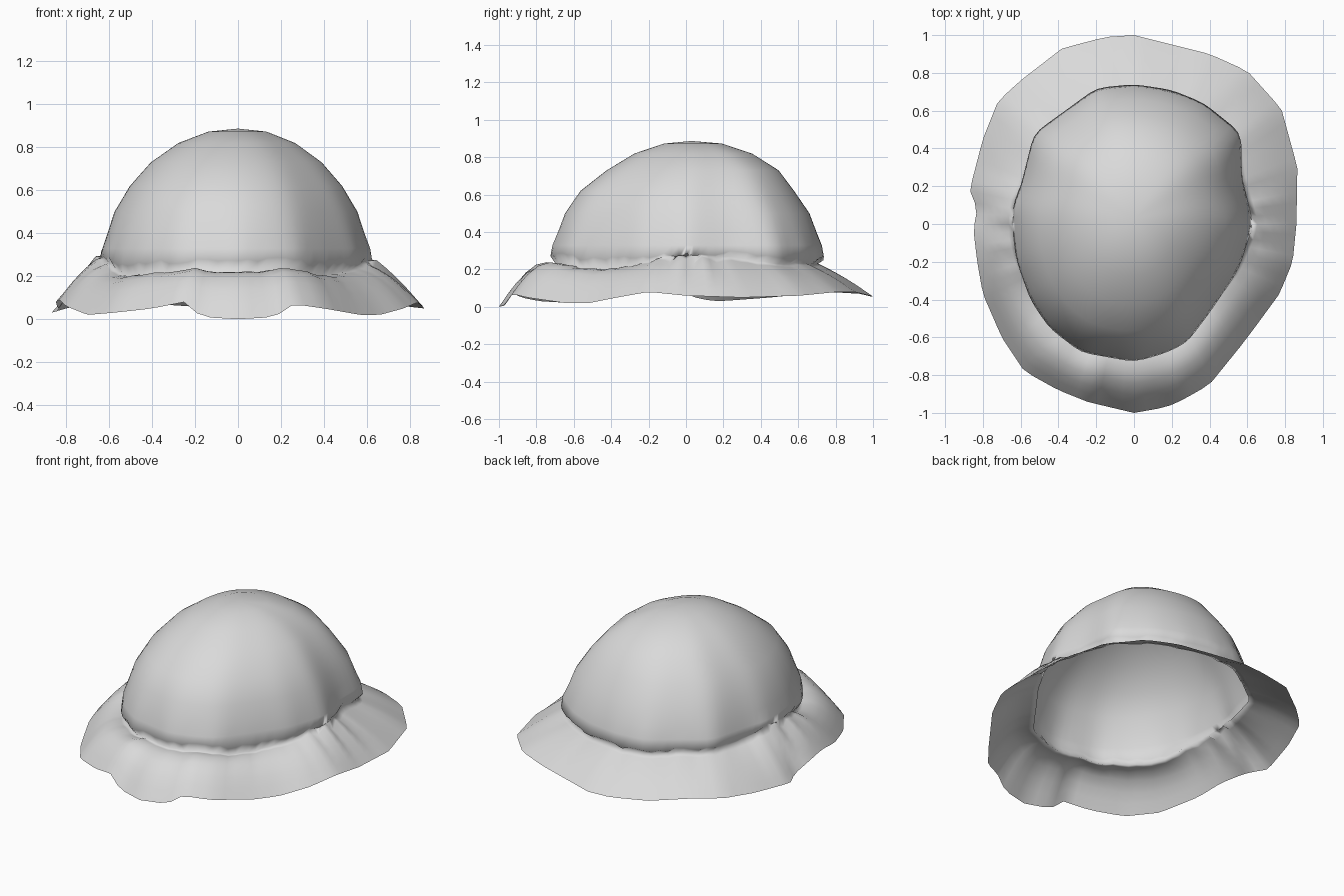
import bpy
import bmesh
import math
import random
from mathutils import Vector

cube = bpy.data.objects.get("Cube")
if cube:
    bpy.data.objects.remove(cube, do_unlink=True)

SEGMENTS = 96
random.seed(4)

# Wavy outer edge of the brim, counter-clockwise from the left side
RIM = [(.86, 0, .06), (.865, .3, .05), (.78, .61, .06), (.6, .81, .08), (.4, .9, .08),
       (0, 1, .055), (-.15, .99, .055), (-.38, .93, .07), (-.6, .76, .08), (-.72, .65, .07),
       (-.8, .45, .05), (-.87, .18, .03), (-.83, .08, .04), (-.85, -.03, .08),
       (-.83, -.2, .09), (-.8, -.37, .06), (-.7, -.6, .02), (-.58, -.78, .03),
       (-.4, -.88, .05), (-.25, -.94, .08), (-.17, -.96, .01), (0, -1, 0),
       (.17, -.97, .01), (.26, -.93, .07), (.4, -.85, .05), (.57, -.64, .02),
       (.66, -.52, .02), (.77, -.37, .05), (.84, -.2, .08)]

# Bottom edge of the crown, in the same order
BAND = [(.63, 0, .28), (.57, .25, .29), (.57, .48, .27), (.37, .64, .26), (.2, .71, .26),
        (0, .74, .26), (-.2, .72, .26), (-.35, .61, .27), (-.53, .48, .27), (-.6, .2, .28),
        (-.64, .1, .31), (-.64, -.05, .29), (-.62, -.2, .29), (-.55, -.4, .25),
        (-.45, -.55, .26), (-.28, -.68, .27), (0, -.73, .28), (.15, -.69, .28),
        (.28, -.63, .27), (.4, -.47, .25), (.55, -.25, .27)]

# Crown profile: share of the band radius, height, shift toward the back
DOME = [(.985, .33, 0), (.95, .4, 0), (.9, .5, 0), (.79, .62, 0), (.64, .73, .03),
        (.44, .82, .035), (.22, .873, .035)]


def sample(outline, angle):
    """Point where a ray at this angle crosses the closed outline."""
    ray = Vector((math.cos(angle), math.sin(angle)))
    for i, first in enumerate(outline):
        a, b = Vector(first), Vector(outline[(i + 1) % len(outline)])
        side_a, side_b = ray.cross(a.xy), ray.cross(b.xy)
        if side_a <= 0 < side_b and ray.dot(a.xy + b.xy) > 0:
            return a.lerp(b, side_a / (side_a - side_b))
    return Vector(outline[0])


def smooth_ring(points, passes):
    for _ in range(passes):
        count = len(points)
        points = [(points[i - 1] + points[i] * 2 + points[(i + 1) % count]) / 4
                  for i in range(count)]
    return points


def scaled(point, factor, height):
    return Vector((point.x * factor, point.y * factor, height))


angles = [math.tau * i / SEGMENTS for i in range(SEGMENTS)]
rim = [sample(RIM, a) for a in angles]
band = smooth_ring([sample(BAND, a) for a in angles], 1)

# Gathered fold under the crown, shallow at the sides and deeper in front
fold, crease = [], []
for a, p in zip(angles, band):
    gather = 1 - abs(math.cos(a)) ** 12
    depth = (.045 - .015 * math.sin(a)) * gather
    pucker = random.uniform(-.012, .012)
    fold.append(scaled(p, 1 - .05 * gather, p.z - depth + pucker / 2))
    crease.append(scaled(p, 1, p.z + pucker))

# Brim rings, rounder toward the front
rings = [rim]
for t in (.85, .7, .5, .3, .12):
    ring = []
    for a, inner, outer in zip(angles, fold, rim):
        point = inner.lerp(outer, t)
        front = max(0, -math.sin(a))
        point.z += (.01 + .07 * front) * math.sin(math.pi * t)
        # Pinched pleats beside the ears
        pinch = abs(math.cos(a)) ** 30
        point.z -= .03 * pinch * math.sin(a * 30) * (1 - t)
        ring.append(point)
    rings.append(ring)
rings += [fold, crease]

# Crown rings, rounder in plan toward the top
for share, height, lean in DOME:
    base = smooth_ring(band, round((1 - share) * 30))
    rings.append([scaled(p, share, height) + Vector((0, lean, 0)) for p in base])

# Join the rings into one thin shell
mesh = bpy.data.meshes.new("sun_hat")
hat = bpy.data.objects.new("sun_hat", mesh)
bpy.context.collection.objects.link(hat)
bm = bmesh.new()
loops = [[bm.verts.new(p) for p in ring] for ring in rings]
for low, high in zip(loops, loops[1:]):
    for i in range(SEGMENTS):
        j = (i + 1) % SEGMENTS
        bm.faces.new((low[i], low[j], high[j], high[i]))
top = bm.verts.new((0, .03, .887))
for i in range(SEGMENTS):
    bm.faces.new((loops[-1][i], loops[-1][(i + 1) % SEGMENTS], top))
bm.to_mesh(mesh)
bm.free()

# Plain cloth colour
cloth = bpy.data.materials.new("light_grey_cloth")
cloth.use_nodes = True
colour = (.7, .7, .7, 1)
cloth.diffuse_color = colour
cloth.node_tree.nodes["Principled BSDF"].inputs["Base Color"].default_value = colour
mesh.materials.append(cloth)

# Soft shading throughout, as on folded cloth
mesh.shade_smooth()
